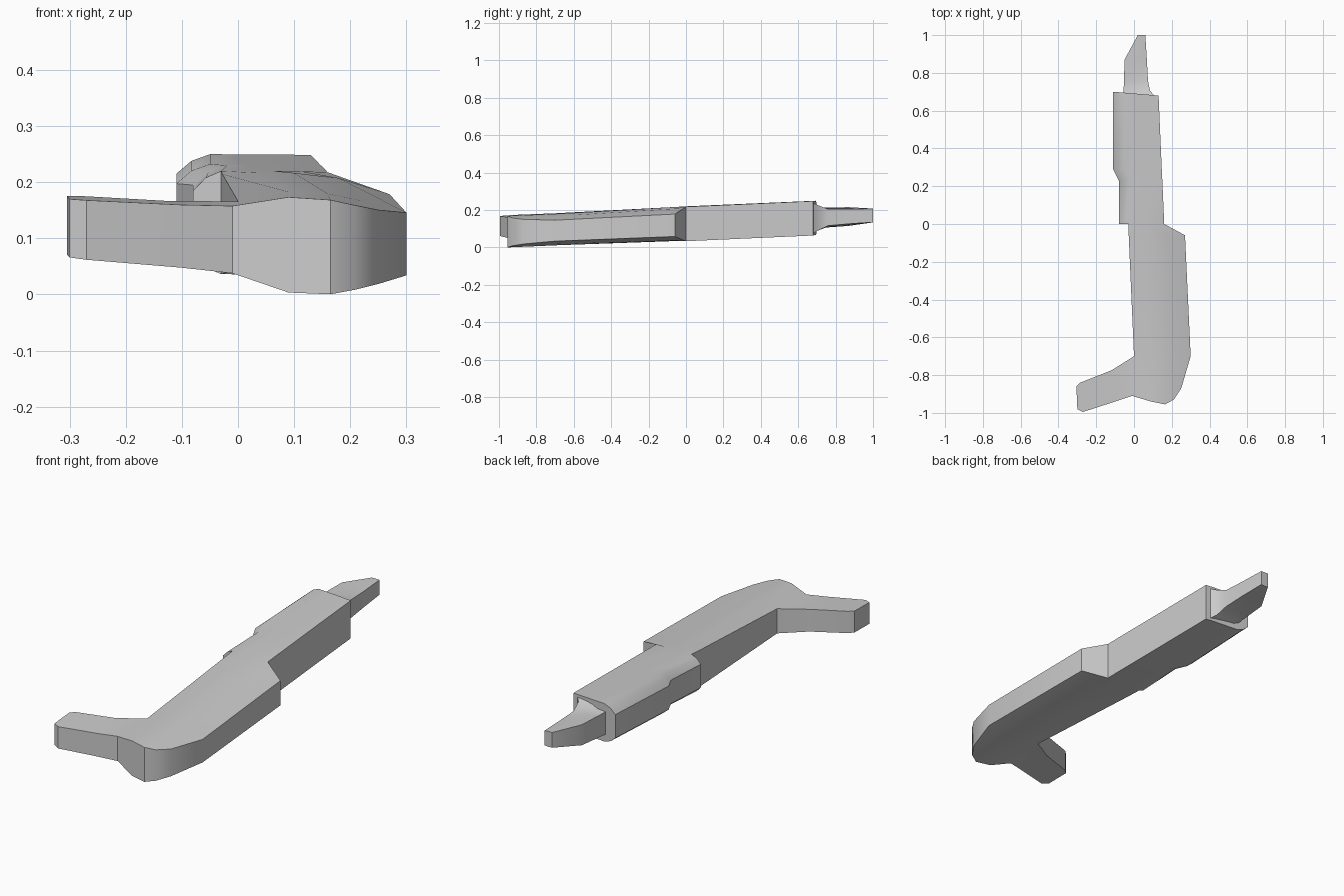
import bpy, bmesh, math

if "Cube" in bpy.data.objects:
    bpy.data.objects.remove(bpy.data.objects["Cube"])


def mid(x, y):
    """Height of the tilted middle plane of the model."""
    z = 0.128 + 0.043 * y - 0.04 * max(0, x - 0.1)
    if y < -0.6:
        z += 0.08 * max(0, 0.1 - x)
    return z


def plate(name, grids):
    """Grids of (x, y, half thickness) become one closed solid about the middle plane."""
    bm = bmesh.new()
    pairs = {}

    def pair(p):
        key = (round(p[0], 4), round(p[1], 4))
        if key not in pairs:
            x, y, h = p
            m = mid(x, y)
            pairs[key] = (bm.verts.new((x, y, m + h)), bm.verts.new((x, y, m - h)))
        return pairs[key]

    lower = {}
    for rows in grids:
        for a, b in zip(rows, rows[1:]):
            for i in range(len(a) - 1):
                q = [pair(p) for p in (a[i], a[i + 1], b[i + 1], b[i])]
                bm.faces.new([t for t, _ in q])
                bm.faces.new([u for _, u in reversed(q)])
    for t, u in pairs.values():
        lower[t] = u
    rim = [e for e in bm.edges if e.is_boundary and e.verts[0] in lower]
    for e in rim:
        a, b = e.verts
        bm.faces.new((a, b, lower[b], lower[a]))
    bmesh.ops.recalc_face_normals(bm, faces=bm.faces)
    me = bpy.data.meshes.new(name)
    bm.to_mesh(me)
    bm.free()
    ob = bpy.data.objects.new(name, me)
    bpy.context.collection.objects.link(ob)
    bpy.context.view_layer.objects.active = ob
    ob.select_set(True)
    bpy.ops.object.shade_smooth_by_angle(angle=math.radians(32))
    ob.select_set(False)
    return ob


def barrel_row(y, left, right, y_right=None):
    """Rounded left edge, flat top, square right edge."""
    y_right = y if y_right is None else y_right
    inner = left + (0.05 if y < 0.1 else 0.06)
    d = inner - left
    pts = [(left, 0.057), (left + 0.45 * d, 0.08), (inner, 0.092)]
    pts += [(inner + (right - inner) * t / 4, 0.092) for t in range(1, 5)]
    return [(x, y + (y_right - y) * (x - left) / (right - left), h) for x, h in pts]


# barrel: widens to the left halfway along
barrel = [barrel_row(0.0, -0.08, 0.16), barrel_row(0.23, -0.08, 0.15),
          barrel_row(0.29, -0.11, 0.147), barrel_row(0.70, -0.11, 0.13, 0.68)]

# grip: thick spine, thinner edges, rounded front end
grip = [
    barrel[0][2:],
    [(-0.028, -0.06, 0.089), (0.04, -0.06, 0.091), (0.10, -0.06, 0.091),
     (0.18, -0.06, 0.085), (0.27, -0.06, 0.060)],
    [(0.0, -0.70, 0.060), (0.09, -0.70, 0.084), (0.16, -0.70, 0.084),
     (0.22, -0.70, 0.074), (0.30, -0.70, 0.056)],
    [(-0.01, -0.91, 0.060), (0.09, -0.94, 0.085), (0.165, -0.955, 0.084),
     (0.21, -0.93, 0.075), (0.25, -0.87, 0.066)],
]

# side arm: bent plate leaving the grip on the left
arm = [
    [grip[2][0], grip[3][0]],
    [(-0.12, -0.775, 0.054), (-0.10, -0.94, 0.056)],
    [(-0.285, -0.84, 0.053), (-0.27, -0.995, 0.053)],
    [(-0.305, -0.86, 0.052), (-0.30, -0.98, 0.052)],
]
plate("body", [barrel, grip, arm])

# muzzle blade: flared root, slanted point
plate("muzzle_blade", [[
    [(-0.055, 0.66, 0.055), (0.02, 0.66, 0.085), (0.125, 0.66, 0.09)],
    [(-0.055, 0.71, 0.054), (0.02, 0.71, 0.057), (0.085, 0.705, 0.068)],
    [(-0.053, 0.76, 0.053), (0.02, 0.76, 0.050), (0.074, 0.76, 0.044)],
    [(-0.05, 0.87, 0.050), (0.02, 0.87, 0.045), (0.068, 0.87, 0.039)],
    [(0.02, 1.0, 0.037), (0.04, 1.0, 0.037), (0.06, 1.0, 0.036)],
]])
